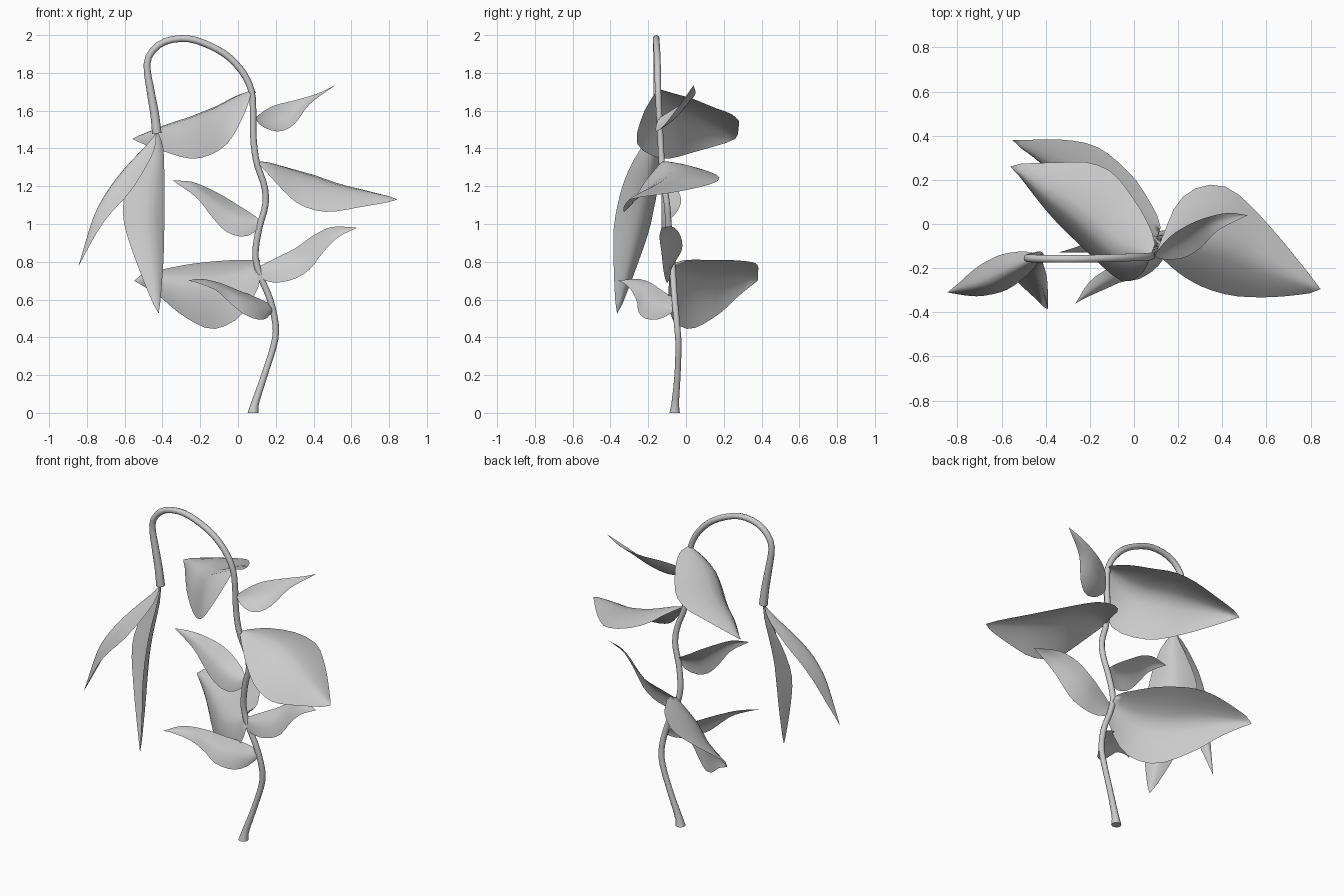
import bpy, bmesh, math
from mathutils import Vector

grey = bpy.data.materials.new("plain_grey")
grey.diffuse_color = (0.6, 0.6, 0.6, 1)


def resample(pts, n):
    """Catmull-Rom through pts, then n + 1 evenly spaced points."""
    p = [Vector(q) for q in pts]
    p = [2 * p[0] - p[1]] + p + [2 * p[-1] - p[-2]]
    fine = []
    for a, b, c, d in zip(p, p[1:], p[2:], p[3:]):
        for k in range(12):
            t = k / 12
            fine.append(0.5 * (2 * b + (c - a) * t + (2 * a - 5 * b + 4 * c - d) * t * t
                               + (3 * b - a - 3 * c + d) * t ** 3))
    fine.append(p[-2])
    dist = [0]
    for a, b in zip(fine, fine[1:]):
        dist.append(dist[-1] + (b - a).length)
    out, i = [], 0
    for k in range(n + 1):
        s = dist[-1] * k / n
        while i < len(dist) - 2 and dist[i + 1] < s:
            i += 1
        out.append(fine[i].lerp(fine[i + 1], (s - dist[i]) / (dist[i + 1] - dist[i])))
    return out


def finish(name, bm):
    for f in bm.faces:
        f.smooth = len(f.verts) < 5
    me = bpy.data.meshes.new(name)
    bm.to_mesh(me)
    bm.free()
    me.materials.append(grey)
    bpy.context.collection.objects.link(bpy.data.objects.new(name, me))


def leaf(name, base, tip, edge_a, edge_b, arch, rows=16, cols=8):
    """Sheet between two rims, arched upward (or cupped, if negative) across its width."""
    a = resample([base] + edge_a + [tip], rows)
    b = resample([base] + edge_b + [tip], rows)
    axis = Vector(tip) - Vector(base)
    bm = bmesh.new()
    grid = []
    for i in range(rows + 1):
        if i in (0, rows):
            grid.append([bm.verts.new(a[i])] * (cols + 1))
            continue
        w = b[i] - a[i]
        n = axis.cross(w).normalized()
        if n.z < 0:
            n = -n
        line = []
        for j in range(cols + 1):
            u = j / cols
            line.append(bm.verts.new(a[i] + w * u + n * (w.length * arch * (1 - abs(2 * u - 1) ** 1.5))))
        grid.append(line)
    for r, s in zip(grid, grid[1:]):
        for j in range(cols):
            bm.faces.new(list(dict.fromkeys([r[j], s[j], s[j + 1], r[j + 1]])))
    bmesh.ops.recalc_face_normals(bm, faces=bm.faces)
    if sum(f.normal.z * f.calc_area() for f in bm.faces) < 0:
        bmesh.ops.reverse_faces(bm, faces=bm.faces)
    finish(name, bm)


# Winding stem: x, y, z, radius
path = [(.08, -.06, 0, .029), (.09, -.057, .05, .021), (.14, -.045, .2, .017), (.19, -.04, .36, .017),
        (.2, -.047, .46, .017), (.17, -.06, .6, .017), (.12, -.068, .72, .017), (.092, -.075, .83, .017),
        (.11, -.09, .97, .017), (.145, -.1, 1.1, .017), (.14, -.115, 1.2, .017), (.1, -.128, 1.32, .017),
        (.082, -.135, 1.45, .017), (.08, -.143, 1.6, .017), (.07, -.148, 1.71, .017), (.02, -.15, 1.81, .018),
        (-.07, -.153, 1.9, .018), (-.2, -.157, 1.965, .018), (-.3, -.158, 1.982, .018),
        (-.4, -.157, 1.96, .018), (-.465, -.156, 1.9, .018), (-.482, -.155, 1.83, .018),
        (-.462, -.152, 1.7, .021), (-.441, -.15, 1.58, .023), (-.43, -.148, 1.48, .025)]
bm = bmesh.new()
line = resample(path, 70)
rings = []
for i, q in enumerate(line):
    t = (line[min(i + 1, 70)] - line[max(i - 1, 0)]).to_3d().normalized()
    if i == 0:
        t = Vector((0, 0, 1))
    u = t.cross(Vector((0, 1, 0))).normalized()
    v = t.cross(u)
    rings.append([bm.verts.new(q.to_3d() + q.w * (u * math.cos(k * math.pi / 5) + v * math.sin(k * math.pi / 5)))
                  for k in range(10)])
for r, s in zip(rings, rings[1:]):
    for k in range(10):
        bm.faces.new((r[k], r[(k + 1) % 10], s[(k + 1) % 10], s[k]))
bm.faces.new(rings[0])
bm.faces.new(rings[-1])
bmesh.ops.recalc_face_normals(bm, faces=bm.faces)
finish("stem", bm)

# Broad leaves
leaf("upper_broad_leaf", (.075, -.145, 1.715), (-.56, .26, 1.45),
     [(.095, -.08, 1.695), (.05, .03, 1.665), (-.02, .14, 1.62), (-.1, .235, 1.585), (-.2, .277, 1.55), (-.3, .28, 1.525), (-.53, .272, 1.465)],
     [(.045, -.215, 1.61), (-.03, -.262, 1.46), (-.1, -.23, 1.39), (-.23, -.11, 1.345), (-.38, .04, 1.38), (-.53, .23, 1.435)], .3)
leaf("lower_broad_leaf", (.1, -.07, .79), (-.55, .38, .7),
     [(.12, 0, .81), (.06, .12, .81), (-.01, .22, .81), (-.15, .34, .8), (-.3, .38, .78), (-.52, .38, .73)],
     [(.12, -.09, .7), (.05, -.09, .56), (-.03, -.06, .48), (-.15, .03, .445), (-.3, .17, .52), (-.42, .28, .62)], .27)
leaf("right_broad_leaf", (.1, -.13, 1.33), (.845, -.295, 1.13),
     [(.14, -.03, 1.32), (.2, .1, 1.285), (.3, .17, 1.255), (.41, .17, 1.23), (.5, .11, 1.205), (.65, -.05, 1.17), (.82, -.26, 1.14)],
     [(.2, -.22, 1.22), (.3, -.28, 1.12), (.4, -.315, 1.075), (.5, -.33, 1.065), (.65, -.33, 1.09), (.82, -.31, 1.12)], .2)

# Small side leaves
leaf("top_small_leaf", (.09, -.145, 1.56), (.515, .04, 1.735),
     [(.14, -.08, 1.6), (.2, -.03, 1.63), (.3, .02, 1.655), (.42, .05, 1.69)],
     [(.13, -.16, 1.515), (.22, -.155, 1.49), (.3, -.11, 1.53), (.38, -.03, 1.635)], -.12)
leaf("left_small_leaf", (.115, -.095, 1.02), (-.345, -.13, 1.23),
     [(.08, -.06, 1.05), (0, -.03, 1.1), (-.08, -.03, 1.15), (-.17, -.06, 1.195), (-.25, -.1, 1.225)],
     [(.11, -.1, .98), (.06, -.12, .94), (0, -.13, .935), (-.07, -.13, .965), (-.14, -.13, 1.04), (-.22, -.13, 1.14)], .16)
leaf("right_small_leaf", (.1, -.075, .77), (.63, -.13, .98),
     [(.2, -.045, .82), (.3, -.02, .87), (.4, -.03, .94), (.5, -.07, .985)],
     [(.125, -.085, .71), (.2, -.1, .69), (.3, -.11, .71), (.38, -.12, .76), (.45, -.13, .85), (.53, -.14, .93)], .1)
leaf("bottom_small_leaf", (.185, -.06, .54), (-.265, -.36, .7),
     [(.17, -.05, .575), (.1, -.07, .61), (0, -.13, .65), (-.1, -.19, .69), (-.2, -.26, .71)],
     [(.15, -.13, .5), (.1, -.2, .495), (.02, -.25, .53), (-.05, -.26, .59), (-.12, -.29, .65), (-.22, -.335, .69)], .16)

# Hanging leaves
leaf("outer_hanging_leaf", (-.435, -.15, 1.48), (-.845, -.31, .775),
     [(-.48, -.125, 1.41), (-.59, -.135, 1.28), (-.67, -.17, 1.17), (-.73, -.21, 1.06), (-.785, -.26, .92)],
     [(-.44, -.185, 1.4), (-.5, -.245, 1.28), (-.58, -.3, 1.16), (-.68, -.325, 1.05), (-.75, -.325, .95)], .42)
leaf("inner_hanging_leaf", (-.425, -.15, 1.49), (-.42, -.365, .525),
     [(-.5, -.14, 1.36), (-.58, -.145, 1.22), (-.61, -.17, 1.08), (-.59, -.2, .95), (-.52, -.27, .75), (-.45, -.335, .58)],
     [(-.395, -.24, 1.4), (-.39, -.33, 1.22), (-.39, -.38, 1.0), (-.395, -.383, .8), (-.41, -.375, .6)], -.22)
